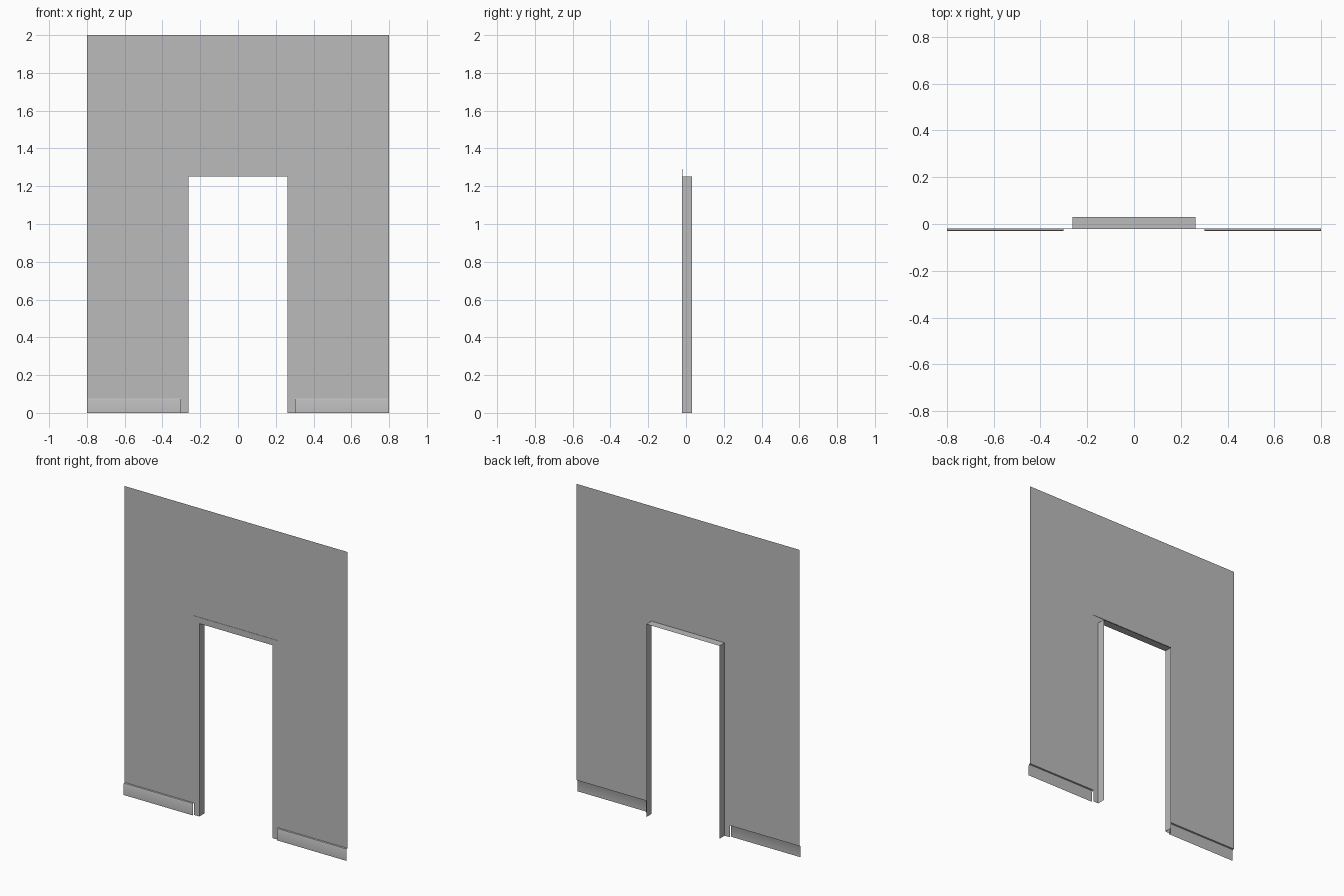
import bpy

cube = bpy.data.objects.get("Cube")
if cube:
    bpy.data.objects.remove(cube, do_unlink=True)

# One plain grey for every part
grey = bpy.data.materials.new("plain grey")
grey.use_nodes = True
grey.diffuse_color = (0.5, 0.5, 0.5, 1)
grey.node_tree.nodes["Principled BSDF"].inputs["Base Color"].default_value = grey.diffuse_color

HALF, TOP = 0.8, 2.0
OPEN_X, OPEN_Z = 0.302, 1.292      # outer edge of the casing
JAMB_X, JAMB_Z = 0.263, 1.252      # clear door opening
FRONT, BACK = -0.019, 0.031
SKIRT_Y, SKIRT_Z = -0.031, 0.077


def sheet(name, rows):
    """Skin a grid of points, joining each row to the next."""
    n = len(rows[0])
    verts = [p for row in rows for p in row]
    faces = [(r * n + i, r * n + i + 1, (r + 1) * n + i + 1, (r + 1) * n + i)
             for r in range(len(rows) - 1) for i in range(n - 1)]
    mesh = bpy.data.meshes.new(name)
    mesh.from_pydata(verts, [], faces)
    mesh.materials.append(grey)
    obj = bpy.data.objects.new(name, mesh)
    bpy.context.collection.objects.link(obj)
    return obj


def portal(x, y, z, bottom=0):
    """Outline around the doorway, up one side and down the other."""
    return [(-x, y, bottom), (-x, y, z), (x, y, z), (x, y, bottom)]


# Wall sheet around the doorway, ending above the skirting
sheet("wall", [portal(HALF, FRONT, TOP, SKIRT_Z),
               portal(OPEN_X, FRONT, OPEN_Z, SKIRT_Z)])

# Flat casing with a slim raised edge
sheet("door_casing", [portal(OPEN_X, FRONT, OPEN_Z),
                      portal(OPEN_X, FRONT - 0.002, OPEN_Z),
                      portal(JAMB_X, FRONT - 0.002, JAMB_Z)])

# Door lining running back through the wall
sheet("door_lining", [portal(JAMB_X, FRONT - 0.002, JAMB_Z),
                      portal(JAMB_X, BACK, JAMB_Z)])

# Skirting boards, with a rounded top lip
profile = [(SKIRT_Y, 0), (SKIRT_Y, 0.068), (SKIRT_Y + 0.003, 0.075), (FRONT, SKIRT_Z)]
for side, sign in (("left", 1), ("right", -1)):
    ends = sorted((sign * OPEN_X, sign * HALF))
    skirt = sheet(side + "_skirting", [[(x, y, z) for x in ends] for y, z in profile])
    bpy.ops.object.select_all(action="DESELECT")
    skirt.select_set(True)
    bpy.context.view_layer.objects.active = skirt
    bpy.ops.object.shade_smooth_by_angle()
